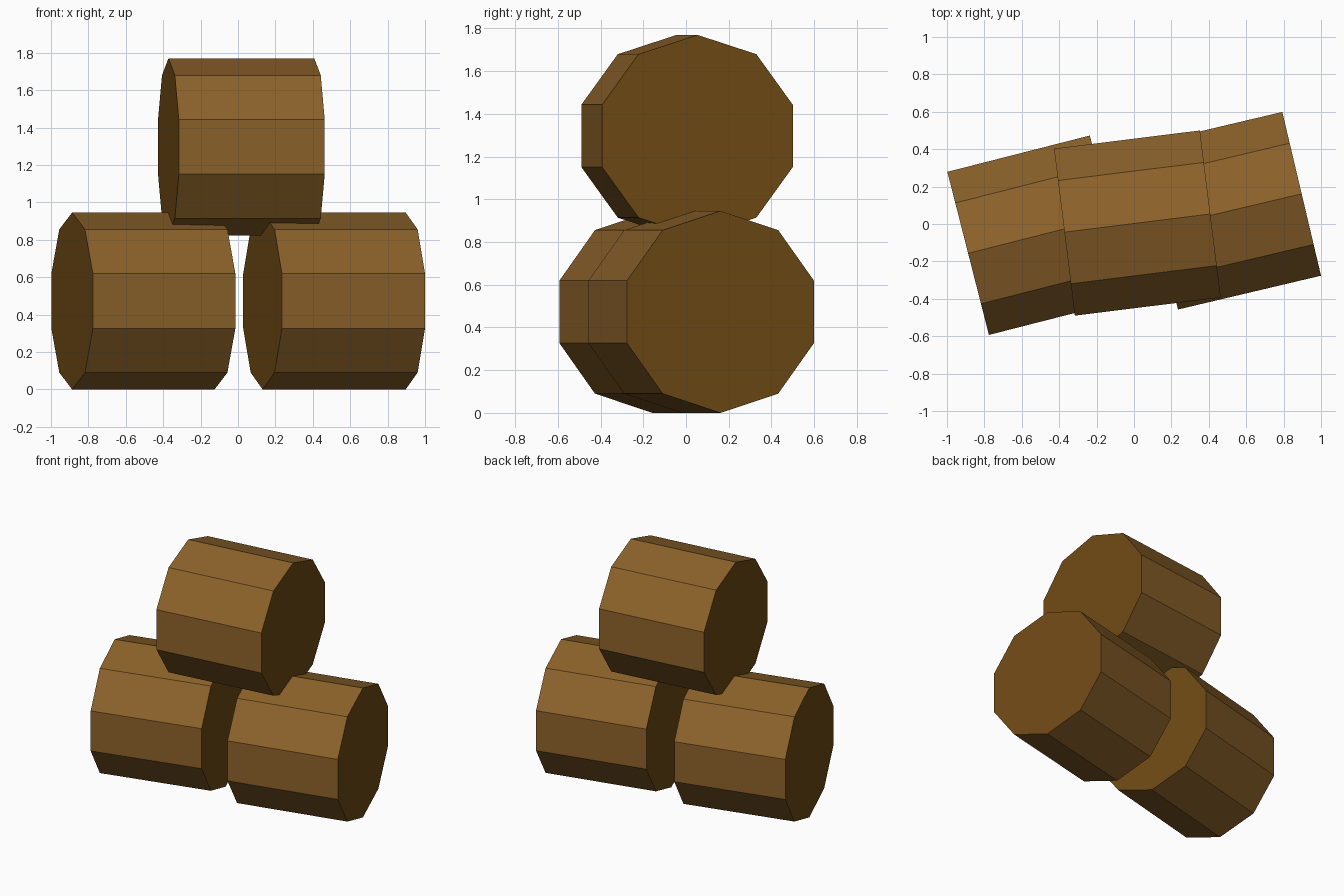
import bpy
import bmesh
from math import cos, sin, pi, radians

cube = bpy.data.objects.get("Cube")
if cube:
    bpy.data.objects.remove(cube, do_unlink=True)

SIDES = 10
RADIUS = 0.473
LENGTH = 0.786


def make_material(name, color):
    mat = bpy.data.materials.new(name)
    mat.use_nodes = True
    mat.diffuse_color = color
    mat.node_tree.nodes["Principled BSDF"].inputs["Base Color"].default_value = color
    return mat


bark = make_material("bark_brown", (0.262, 0.122, 0.023, 1))
cut_wood = make_material("cut_end_brown", (0.155, 0.066, 0.007, 1))


def make_log(name, location, yaw):
    """Ten-sided log lying along x, with a corner pointing straight up."""
    bm = bmesh.new()
    rings = []
    for x in (-LENGTH / 2, LENGTH / 2):
        ring = []
        for i in range(SIDES):
            a = pi / 2 + 2 * pi * i / SIDES
            ring.append(bm.verts.new((x, RADIUS * cos(a), RADIUS * sin(a))))
        rings.append(ring)
    left, right = rings
    # Bark strips around the log
    for i in range(SIDES):
        j = (i + 1) % SIDES
        bm.faces.new((left[i], left[j], right[j], right[i]))
    # Sawn ends
    for ring in rings:
        bm.faces.new(ring).material_index = 1
    bmesh.ops.recalc_face_normals(bm, faces=bm.faces)

    mesh = bpy.data.meshes.new(name)
    bm.to_mesh(mesh)
    bm.free()
    mesh.materials.append(bark)
    mesh.materials.append(cut_wood)
    log = bpy.data.objects.new(name, mesh)
    log.location = location
    log.rotation_euler.z = radians(yaw)
    bpy.context.collection.objects.link(log)


# Two logs on the ground, one stacked across the gap
make_log("lower_right_log", (-0.506, -0.06, RADIUS), 14.3)
make_log("lower_left_log", (0.514, 0.071, RADIUS), 13.3)
make_log("upper_log", (0.018, 0.005, 1.297), 7.1)
